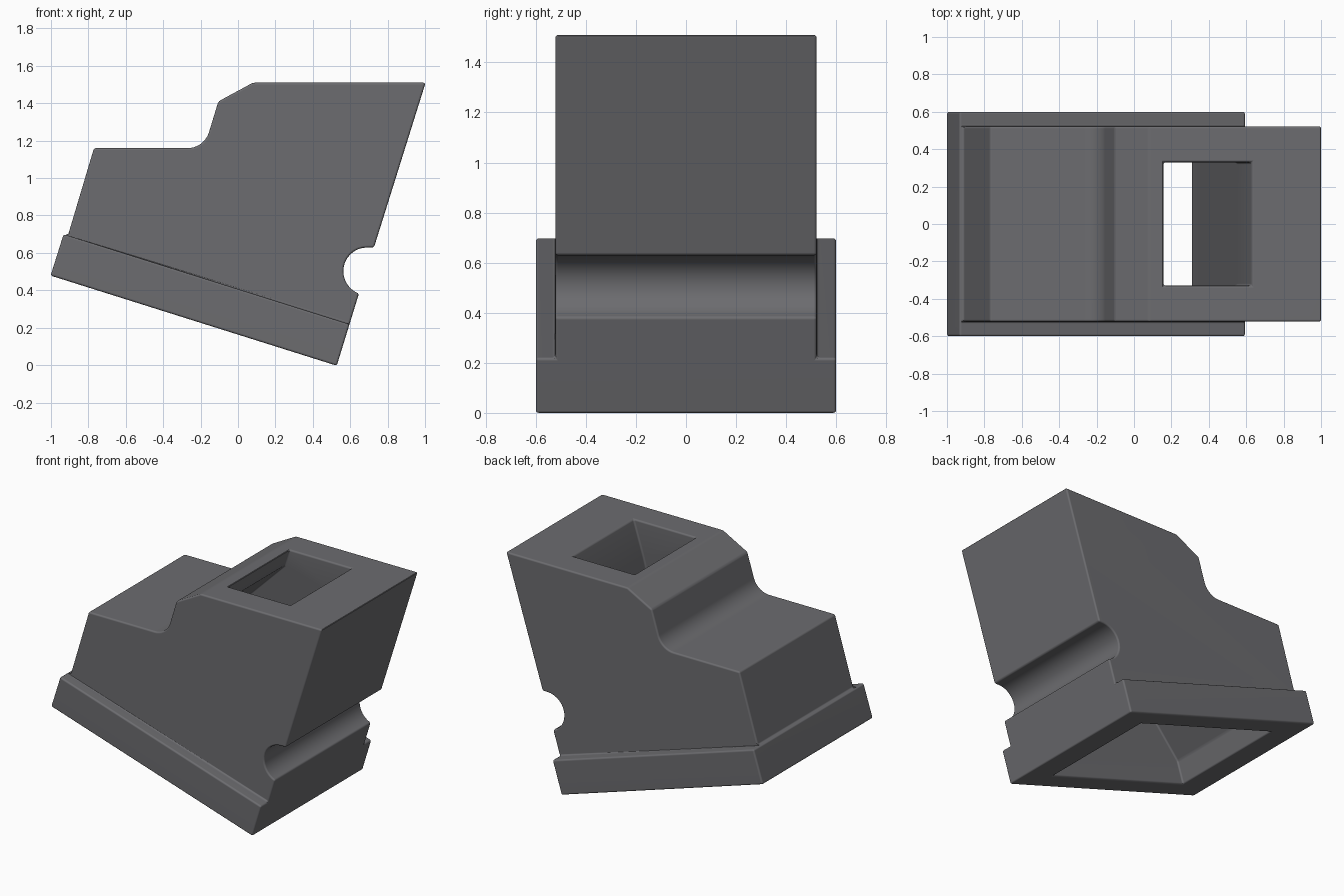
import bpy, bmesh, math

if "Cube" in bpy.data.objects:
    bpy.data.objects.remove(bpy.data.objects["Cube"])

SLOPE = 0.48 / 1.525                      # lean of the part
TH = math.atan(SLOPE)
NX, NZ = math.sin(TH), math.cos(TH)       # leaning axis


def arc(cx, cz, r, a0, a1, n):
    """Points of an arc, angles in degrees."""
    angs = [math.radians(a0 + (a1 - a0) * i / n) for i in range(n + 1)]
    return [(cx + r * math.cos(a), cz + r * math.sin(a)) for a in angs]


def loft(name, rings):
    """Closed solid through rings of equal point count."""
    bm = bmesh.new()
    loops = [[bm.verts.new(p) for p in ring] for ring in rings]
    n = len(loops[0])
    for a, b in zip(loops, loops[1:]):
        for i in range(n):
            j = (i + 1) % n
            bm.faces.new((a[i], a[j], b[j], b[i]))
    bm.faces.new(loops[0])
    bm.faces.new(loops[-1])
    bmesh.ops.recalc_face_normals(bm, faces=bm.faces)
    me = bpy.data.meshes.new(name)
    bm.to_mesh(me)
    bm.free()
    ob = bpy.data.objects.new(name, me)
    bpy.context.collection.objects.link(ob)
    return ob


def prism(name, profile, y0, y1):
    return loft(name, [[(x, y, z) for x, z in profile] for y in (y0, y1)])


def cut(ob, cutter):
    mod = ob.modifiers.new("cut", 'BOOLEAN')
    mod.operation, mod.solver, mod.object = 'DIFFERENCE', 'EXACT', cutter
    bpy.context.view_layer.objects.active = ob
    bpy.ops.object.modifier_apply(modifier=mod.name)
    bpy.data.objects.remove(cutter, do_unlink=True)


def along(p, d, s=0.0):
    """Move p by d along the leaning axis and s along the flange."""
    return (p[0] + NX * d + NZ * s, p[1] + NZ * d - NX * s)


# side silhouette with groove, stepped top and base flange
low_r, low_l = (0.528, -0.003), (-1.002, 0.4786)
H = 0.232
profile = [low_l, low_r]
profile += arc(0.69, 0.502, 0.127, 250, 90, 14)
profile += [(0.727, 0.629), (1.003, 1.51), (0.08, 1.51), (-0.105, 1.41)]
profile += arc(-0.27, 1.28, 0.12, -17.5, -90, 9)
profile += [(-0.77, 1.16), along(low_l, H, 0.024), along(low_l, H)]
body = prism("housing", profile, -0.6, 0.6)

# narrow the upper part, leaving the flange proud on both sides
side = [along(low_l, H, -0.6), along(low_r, H, 0.6),
        along(low_r, 2.5, 0.6), along(low_l, 2.5, -0.6)]
for s in (-1, 1):
    cut(body, prism("side_cutter", side, s * 0.522, s * 0.9))


# through passage: square mouth above, flaring to the base
def ring(pl, pr, w):
    return [(pl[0], -w, pl[1]), (pr[0], -w, pr[1]), (pr[0], w, pr[1]), (pl[0], w, pl[1])]


top_l, top_r = (0.16, 1.51), (0.63, 1.51)
in_l, in_r = along(low_l, 0, 0.237), along(low_r, 0, -0.232)
cut(body, loft("passage_cutter", [
    ring(along(top_l, 0.2), along(top_r, 0.2), 0.33),
    ring(along(top_l, -0.12), along(top_r, -0.25), 0.33),
    ring(along(in_l, 0.16), along(in_r, 0.16), 0.435),
    ring(along(in_l, -0.2), along(in_r, -0.2), 0.435)]))

# soften all edges, including the passage corners and flange step
bm = bmesh.new()
bm.from_mesh(body.data)
bmesh.ops.remove_doubles(bm, verts=bm.verts, dist=0.0005)
bmesh.ops.dissolve_limit(bm, angle_limit=math.radians(0.5), verts=bm.verts, edges=bm.edges)
edges = [e for e in bm.edges if e.is_manifold
         and e.calc_face_angle() > math.radians(20)]
bmesh.ops.bevel(bm, geom=edges, offset=0.0115, offset_type='OFFSET', segments=3,
                profile=0.5, affect='EDGES', clamp_overlap=False)
bm.to_mesh(body.data)
bm.free()

body.select_set(True)
bpy.context.view_layer.objects.active = body
bpy.ops.object.shade_smooth_by_angle(angle=math.radians(35))
wn = body.modifiers.new("normals", 'WEIGHTED_NORMAL')
wn.keep_sharp = True

# dark grey finish
mat = bpy.data.materials.new("dark_grey")
mat.diffuse_color = (0.15, 0.15, 0.16, 1)
mat.use_nodes = True
mat.node_tree.nodes["Principled BSDF"].inputs["Base Color"].default_value = mat.diffuse_color
body.data.materials.clear()
body.data.materials.append(mat)
